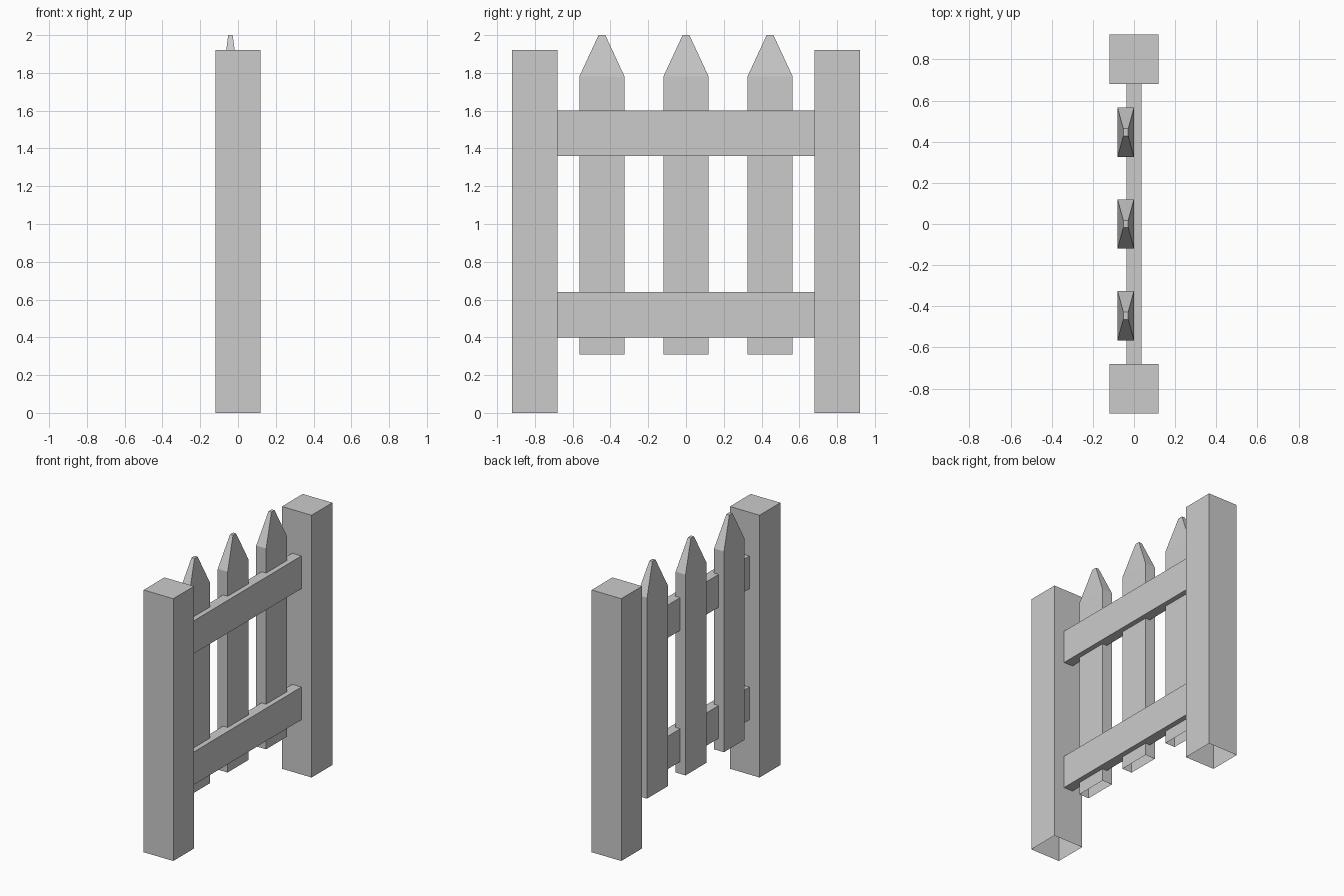
import bpy
import bmesh

cube = bpy.data.objects.get("Cube")
if cube:
    bpy.data.objects.remove(cube, do_unlink=True)

grey = bpy.data.materials.new("plain_grey")
grey.use_nodes = True
colour = (0.6, 0.6, 0.6, 1)
grey.diffuse_color = colour
grey.node_tree.nodes["Principled BSDF"].inputs["Base Color"].default_value = colour


def board(name, centre, half, z0, z1, open_side=None, tip=None):
    """Box board; open_side drops the faces along that axis, tip adds a taper (half x, half y, z)."""
    bm = bmesh.new()
    bmesh.ops.create_cube(bm, size=2)
    for v in bm.verts:
        v.co.x *= half[0]
        v.co.y *= half[1]
        v.co.z = z1 if v.co.z > 0 else z0
    bm.normal_update()
    if tip:
        top = max(bm.faces, key=lambda f: f.normal.z)
        new = bmesh.ops.extrude_face_region(bm, geom=[top])["geom"]
        bmesh.ops.delete(bm, geom=[top], context="FACES")
        for v in (g for g in new if isinstance(g, bmesh.types.BMVert)):
            v.co.x *= tip[0] / half[0]
            v.co.y *= tip[1] / half[1]
            v.co.z = tip[2]
    bm.normal_update()
    if open_side == "bottom":
        gone = [f for f in bm.faces if f.normal.z < -0.9]
    else:
        gone = [f for f in bm.faces if abs(f.normal.y) > 0.99]
    bmesh.ops.delete(bm, geom=gone, context="FACES")
    mesh = bpy.data.meshes.new(name)
    bm.to_mesh(mesh)
    bm.free()
    mesh.materials.append(grey)
    obj = bpy.data.objects.new(name, mesh)
    obj.location = (centre[0], centre[1], 0)
    bpy.context.collection.objects.link(obj)


# End posts, hollow underneath
for name, y in (("front_post", -0.8), ("back_post", 0.8)):
    board(name, (0, y), (0.12, 0.12), 0, 1.92, "bottom")

# Rails running between the posts, ends hidden against them
for name, z in (("lower_rail", 0.4), ("upper_rail", 1.36)):
    board(name, (0, 0), (0.037, 0.68), z, z + 0.24, "ends")

# Pointed pickets, hollow underneath
for name, y in (("front_picket", -0.445), ("middle_picket", 0), ("back_picket", 0.445)):
    board(name, (-0.04, y), (0.04, 0.12), 0.31, 1.78, "bottom", (0.012, 0.018, 2.0))
